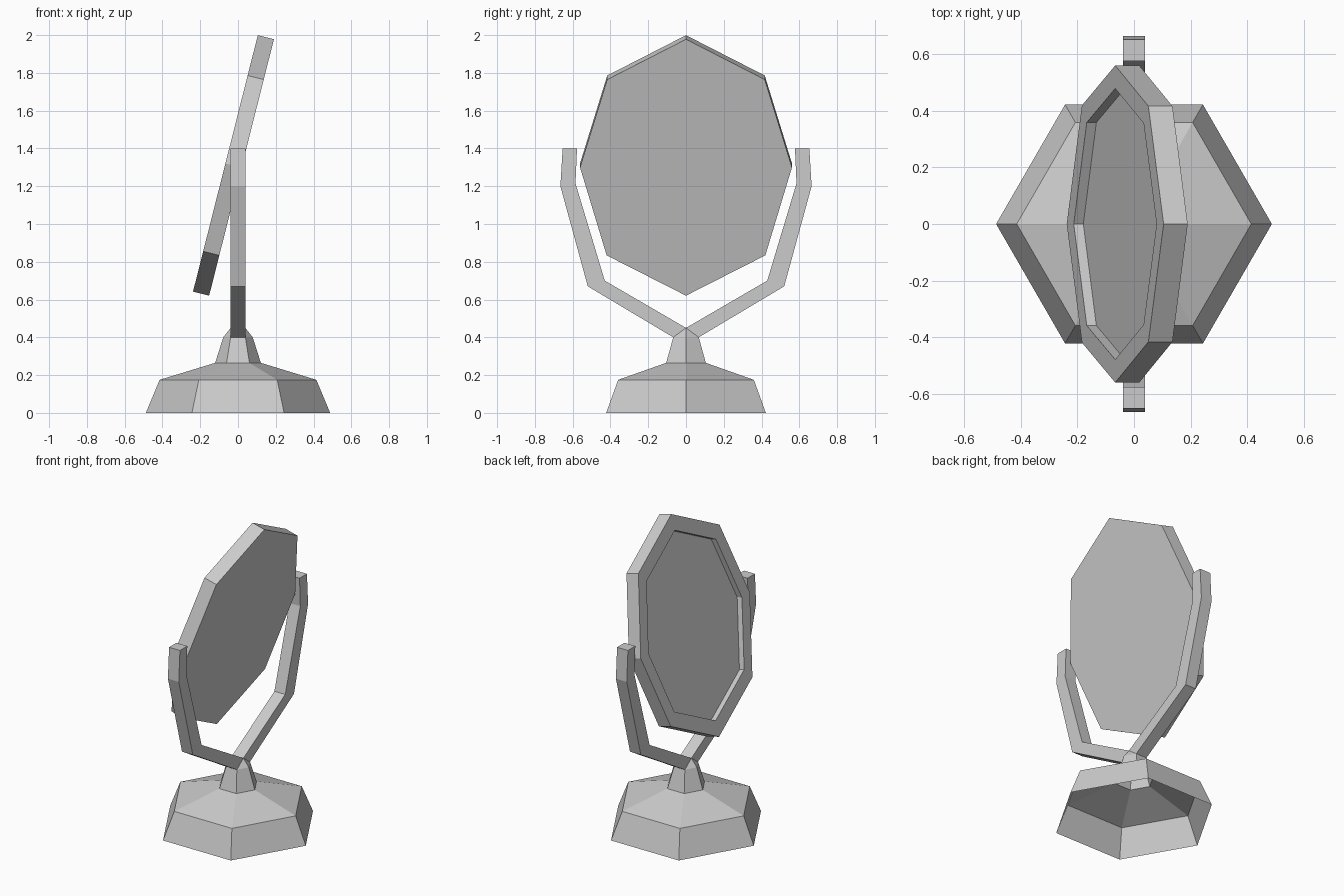
import bpy, bmesh
from math import sin, cos, pi
from mathutils import Vector

if "Cube" in bpy.data.objects:
    bpy.data.objects.remove(bpy.data.objects["Cube"])


def finish(bm, name):
    bmesh.ops.remove_doubles(bm, verts=bm.verts, dist=1e-4)
    bmesh.ops.recalc_face_normals(bm, faces=bm.faces)
    mesh = bpy.data.meshes.new(name)
    bm.to_mesh(mesh)
    bm.free()
    obj = bpy.data.objects.new(name, mesh)
    bpy.context.collection.objects.link(obj)
    return obj


def loft(bm, rings):
    """Skin closed rings of equal length; returns the rings as bmesh verts."""
    loops = [[bm.verts.new(p) for p in ring] for ring in rings]
    for a, b in zip(loops, loops[1:]):
        n = len(a)
        for i in range(n):
            j = (i + 1) % n
            bm.faces.new((a[i], a[j], b[j], b[i]))
    return loops


# Hexagonal base and neck: an open-bottomed shell
HALF = 0.039
bm = bmesh.new()
profile = [(0.488, 0), (0.415, 0.175), (0.121, 0.265), (2 * HALF, 0.40)]
rings = [[(r * cos(k * pi / 3), r * sin(k * pi / 3), z) for k in range(6)]
         for r, z in profile]
top = loft(bm, rings)[-1]
# sloping end triangles of the neck, up to the ridge where the arms meet
for tip, (i, j, k) in ((HALF, (5, 0, 1)), (-HALF, (2, 3, 4))):
    apex = bm.verts.new((tip, 0, 0.45))
    bm.faces.new((top[i], top[j], apex))
    bm.faces.new((top[j], top[k], apex))
finish(bm, "base")

# Forked arms: square bar following a bent path, (outer y, z), (inner y, z)
path = [((0.0675, 0.40), (0.0, 0.45)),
        ((0.52, 0.67), (0.43, 0.70)),
        ((0.665, 1.20), (0.585, 1.215)),
        ((0.653, 1.40), (0.577, 1.40))]
for side, name in ((1, "back_arm"), (-1, "front_arm")):
    bm = bmesh.new()
    rings = [[(-HALF, side * o[0], o[1]), (HALF, side * o[0], o[1]),
              (HALF, side * i[0], i[1]), (-HALF, side * i[0], i[1])]
             for o, i in path]
    bm.faces.new(loft(bm, rings)[-1])
    finish(bm, name)

# Tilted eight-sided mirror with a raised rim around a recessed glass
up = Vector((0.245, 0, 0.9695))
out = Vector((0.9695, 0, -0.245))
centre = Vector((-0.024, 0, 1.31))
outline = [(0, 0.70), (0.417, 0.48), (0.561, 0), (0.42, -0.48),
           (0, -0.70), (-0.42, -0.48), (-0.561, 0), (-0.417, 0.48)]


def octagon(scale, depth):
    return [centre + out * depth + up * (v * scale) + Vector((0, y * scale, 0))
            for y, v in outline]


bm = bmesh.new()
loops = loft(bm, [octagon(1, 0.044), octagon(1, -0.044),
                  octagon(0.855, -0.044), octagon(0.855, -0.009)])
bm.faces.new(loops[0])
bm.faces.new(loops[-1])
finish(bm, "mirror")
